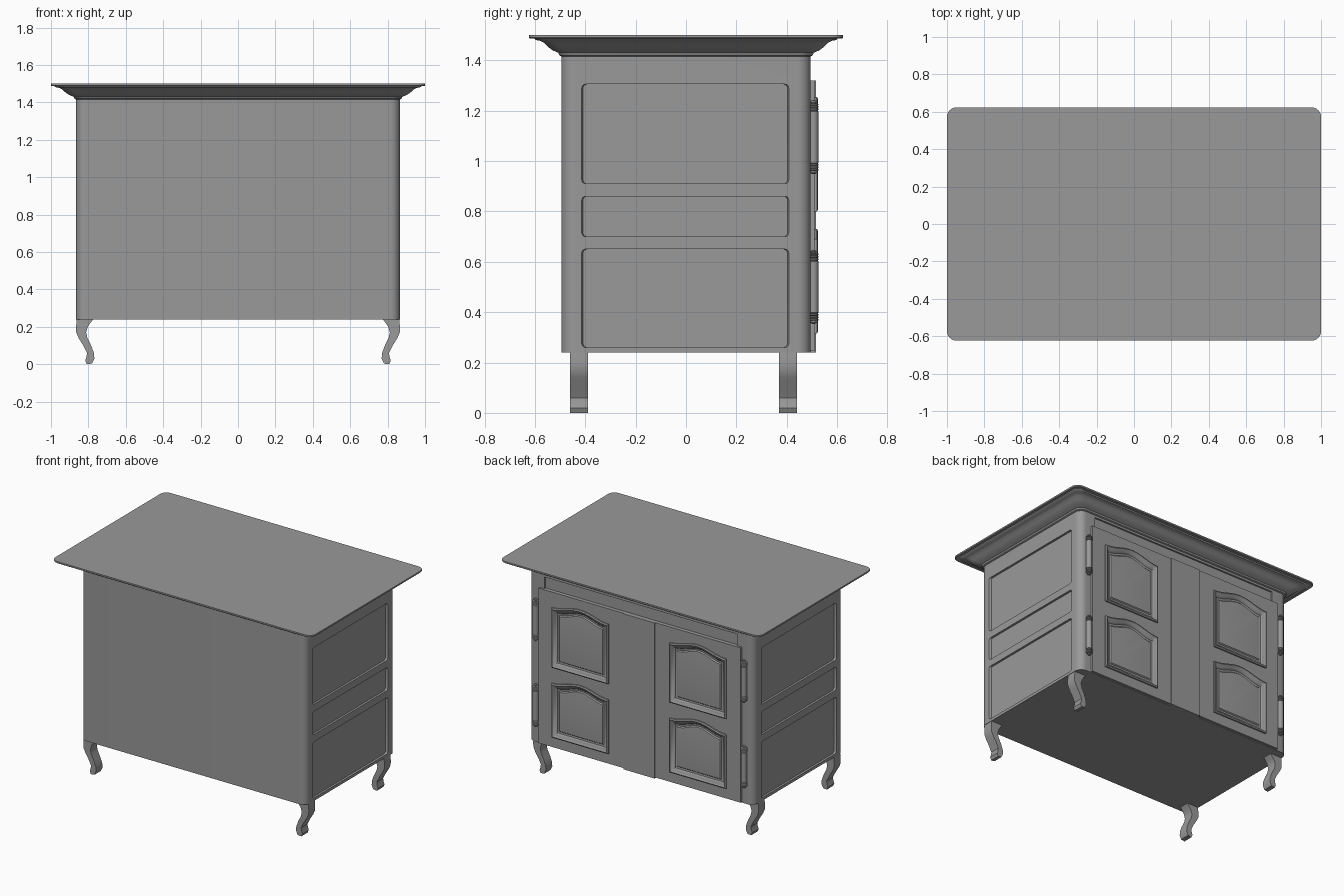
import bpy, bmesh, math

cube = bpy.data.objects.get("Cube")
if cube:
    bpy.data.objects.remove(cube, do_unlink=True)

grey = bpy.data.materials.new("plain_grey")
grey.use_nodes = True
grey.diffuse_color = (0.32, 0.32, 0.32, 1)
grey.node_tree.nodes["Principled BSDF"].inputs["Base Color"].default_value = (0.32, 0.32, 0.32, 1)


def loft(name, loops):
    """Skin a list of equal-length point loops and cap both ends."""
    bm = bmesh.new()
    rings = [[bm.verts.new(p) for p in loop] for loop in loops]
    n = len(rings[0])
    for a, b in zip(rings, rings[1:]):
        for i in range(n):
            j = (i + 1) % n
            bm.faces.new((a[i], a[j], b[j], b[i]))
    bm.faces.new(rings[0])
    bm.faces.new(rings[-1])
    bmesh.ops.recalc_face_normals(bm, faces=bm.faces)
    mesh = bpy.data.meshes.new(name)
    bm.to_mesh(mesh)
    bm.free()
    mesh.materials.append(grey)
    obj = bpy.data.objects.new(name, mesh)
    bpy.context.collection.objects.link(obj)
    return obj


def select(obj):
    bpy.ops.object.select_all(action='DESELECT')
    obj.select_set(True)
    bpy.context.view_layer.objects.active = obj


def smooth(obj):
    select(obj)
    bpy.ops.object.shade_smooth_by_angle(angle=math.radians(35))


def cut(obj, cutter):
    mod = obj.modifiers.new("cut", 'BOOLEAN')
    mod.operation = 'DIFFERENCE'
    mod.solver = 'EXACT'
    mod.object = cutter
    select(obj)
    bpy.ops.object.modifier_apply(modifier=mod.name)
    bpy.data.objects.remove(cutter, do_unlink=True)


def rounded(hx, hy, r, steps=8):
    """Corner-rounded rectangle centred on the origin."""
    pts = []
    for k, (sx, sy) in enumerate(((1, 1), (-1, 1), (-1, -1), (1, -1))):
        for i in range(steps + 1):
            a = math.pi / 2 * (k + i / steps)
            pts.append((sx * (hx - r) + r * math.cos(a), sy * (hy - r) + r * math.sin(a)))
    return pts


def box(name, x0, x1, y0, y1, z0, z1):
    return loft(name, [[(x0, y0, z), (x1, y0, z), (x1, y1, z), (x0, y1, z)] for z in (z0, z1)])


def arched(x0, x1, z0, z1, rise, inset, y, steps=20):
    """Panel outline with a serpentine top edge."""
    x0, x1, z0, z1 = x0 + inset, x1 - inset, z0 + inset, z1 - inset
    pts = [(x0, y, z0), (x1, y, z0)]
    for i in range(steps + 1):
        t = i / steps
        bump = 0.5 + 0.5 * math.cos(math.pi * (2 * t - 1))
        pts.append((x1 + (x0 - x1) * t, y, z1 + rise * bump))
    return pts


# Cabinet body with recessed side panels and a recessed frieze over the doors
HX, HY = 0.865, 0.495
body = loft("cabinet_body", [[(x, y, z) for x, y in rounded(HX, HY, 0.05)] for z in (0.24, 1.43)])
for side in (-1, 1):
    for z0, z1 in ((0.26, 0.65), (0.70, 0.86), (0.91, 1.305)):
        outline = [(y - 0.003, z + (z0 + z1) / 2) for y, z in rounded(0.412, (z1 - z0) / 2, 0.015, 4)]
        loops = [[(side * x, y * s, z) for y, z in outline] for x, s in ((HX - 0.015, 0.985), (HX + 0.02, 1.015))]
        cut(body, loft("panel_cutter", loops))
cut(body, box("frieze_cutter", -0.74, 0.74, HY - 0.012, 0.6, 1.30, 1.40))
smooth(body)

# Flared cornice and worktop
cornice_profile = ((0.0, 1.415), (0.008, 1.42), (0.012, 1.43), (0.035, 1.44), (0.055, 1.455),
                   (0.07, 1.47), (0.085, 1.478), (0.10, 1.48), (0.11, 1.49))
cornice = loft("cornice", [[(x, y, z) for x, y in rounded(HX + o * 1.08, HY + o, 0.05)]
                           for o, z in cornice_profile])
smooth(cornice)
top = loft("worktop", [[(x, y, z) for x, y in rounded(1 - i, 0.623 - i, 0.05)]
                       for i, z in ((0.003, 1.487), (0, 1.49), (0, 1.5))])
smooth(top)

# Centre post between the doors
box("centre_post", -0.12, 0.12, 0.48, 0.517, 0.24, 1.32)

# Doors with arched moulded panels
moulding_profile = ((0.0, 0.495), (0.0, 0.52), (0.008, 0.524), (0.018, 0.516), (0.026, 0.513),
                    (0.034, 0.502), (0.046, 0.5), (0.052, 0.507), (0.06, 0.508))
for side, word in ((1, "left"), (-1, "right")):
    xa, xb = sorted((side * 0.12, side * 0.775))
    pa, pb = sorted((side * 0.235, side * 0.67))
    door = box(word + "_door", xa, xb, 0.48, 0.51, 0.245, 1.32)
    for level, z0, z1 in (("lower", 0.315, 0.69), ("upper", 0.80, 1.215)):
        shape = (pa, pb, z0, z1, 0.04)
        cut(door, loft("door_cutter", [arched(*shape, 0.004, y) for y in (0.4, 0.6)]))
        panel = loft(f"{word}_{level}_panel", [arched(*shape, i, y) for i, y in moulding_profile])
        smooth(panel)

    # Turned hinges with ringed ends
    half = [(0.0, 0.147), (0.009, 0.145), (0.013, 0.14), (0.009, 0.134)]
    for z in (0.128, 0.118, 0.108):
        half += [(0.021, z + 0.004), (0.021, z), (0.014, z - 0.003)]
    half += [(0.02, 0.102)]
    profile = half + [(r, -z) for r, z in reversed(half)]
    for level, zc in (("lower", 0.50), ("upper", 1.095)):
        loops = []
        for r, z in profile:
            ring = [2 * math.pi * k / 16 for k in range(16)]
            r = max(r, 0.002)
            loops.append([(side * 0.80 + r * math.cos(a), 0.506 + r * math.sin(a), zc + z) for a in ring])
        smooth(loft(f"{word}_{level}_hinge", loops))

# Curved legs
outer = ((0.862, 0.245), (0.866, 0.2), (0.865, 0.17), (0.852, 0.14), (0.827, 0.1),
         (0.807, 0.06), (0.81, 0.04), (0.817, 0.02), (0.808, 0.0))
inner = ((0.78, 0.004), (0.768, 0.03), (0.77, 0.06), (0.785, 0.1), (0.805, 0.14),
         (0.812, 0.17), (0.803, 0.2), (0.79, 0.22), (0.77, 0.245))
for side, word in ((1, "left"), (-1, "right")):
    for place, y0 in (("front", -0.46), ("back", 0.37)):
        leg = loft(f"{place}_{word}_leg", [[(side * x, y, z) for x, z in outer + inner] for y in (y0, y0 + 0.07)])
        smooth(leg)
